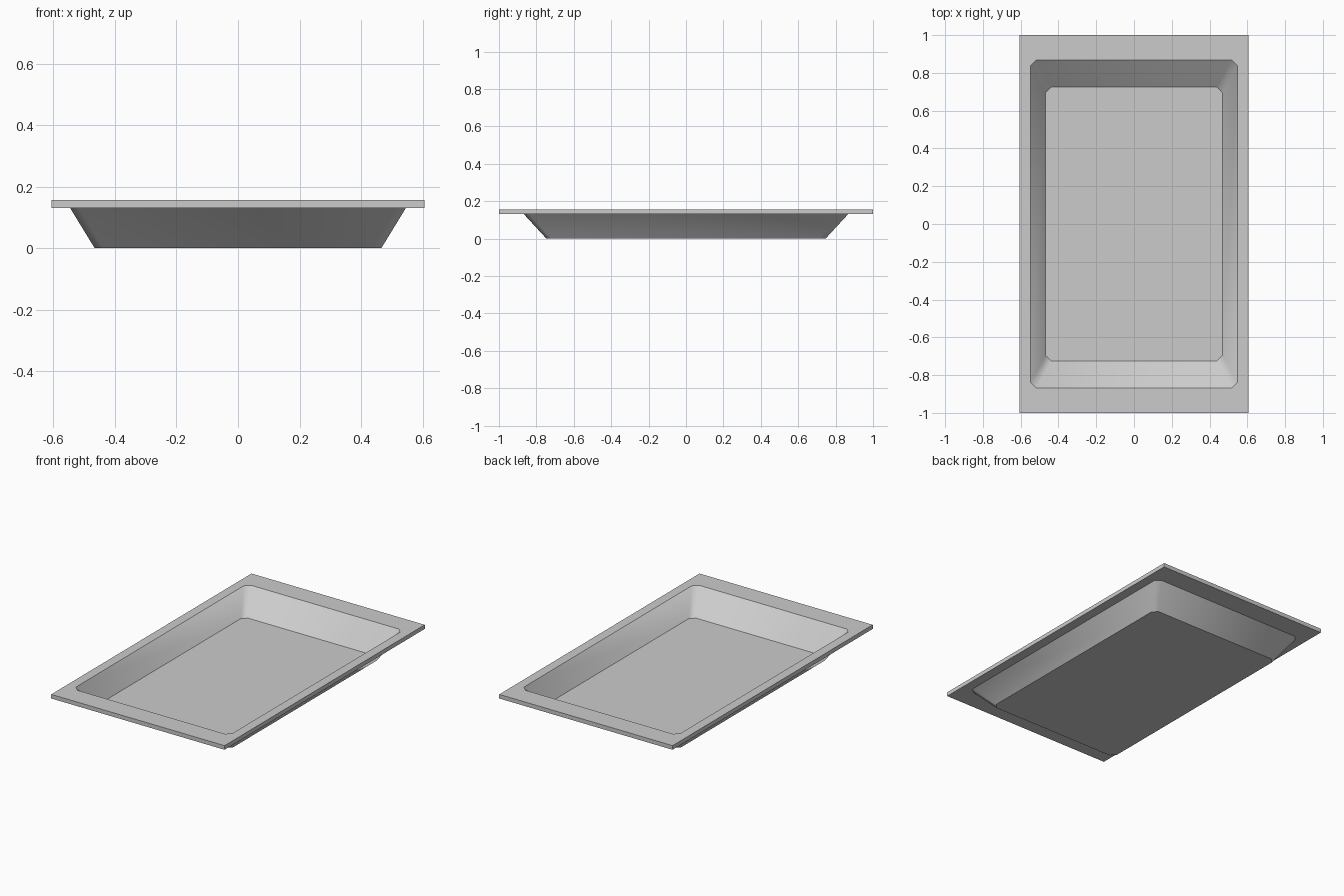
import bpy
import bmesh

cube = bpy.data.objects.get("Cube")
if cube:
    bpy.data.objects.remove(cube, do_unlink=True)

# Single grey metal finish
grey = bpy.data.materials.new("Light grey metal")
grey.use_nodes = True
grey.diffuse_color = (0.6, 0.6, 0.6, 1)
grey.node_tree.nodes["Principled BSDF"].inputs["Base Color"].default_value = grey.diffuse_color

bm = bmesh.new()


def ring(hx, hy, z, cut=0.0):
    """Rectangle loop with corners cut off at 45 degrees."""
    quarter = [(hx, hy - cut), (hx - cut, hy)]
    points = []
    for sx, sy in ((1, 1), (-1, 1), (-1, -1), (1, -1)):
        corner = quarter if sx * sy > 0 else quarter[::-1]
        points += [(sx * x, sy * y, z) for x, y in corner]
    return [bm.verts.new(p) for p in points]


def bridge(a, b, smooth=False):
    for i in range(len(a)):
        j = (i + 1) % len(a)
        face = bm.faces.new((a[i], a[j], b[j], b[i]))
        face.smooth = smooth


RIM_TOP, RIM_BASE, FLOOR, CUT = 0.157, 0.131, 0.025, 0.03

# Cross-section from the inner floor, over the rim and down to the underside
inner_floor = ring(0.468, 0.725, FLOOR, CUT)
opening = ring(0.547, 0.868, RIM_TOP, CUT)
rim_top = ring(0.606, 1.0, RIM_TOP)
rim_base = ring(0.606, 1.0, RIM_BASE)
wall_top = ring(0.546, 0.867, RIM_BASE, CUT)
underside = ring(0.466, 0.746, 0.0, CUT)

bm.faces.new(inner_floor)
bridge(inner_floor, opening, smooth=True)
bridge(opening, rim_top)
bridge(rim_top, rim_base)
bridge(rim_base, wall_top)
bridge(wall_top, underside, smooth=True)
bm.faces.new(underside)

# Merge the doubled points of the square rim corners
bmesh.ops.remove_doubles(bm, verts=bm.verts[:], dist=0.0001)
bmesh.ops.recalc_face_normals(bm, faces=bm.faces[:])

# Keep the floor and rim borders crisp against the smooth walls
for edge in bm.edges:
    edge.smooth = all(face.smooth for face in edge.link_faces)

mesh = bpy.data.meshes.new("tray")
bm.to_mesh(mesh)
bm.free()
mesh.materials.append(grey)
tray = bpy.data.objects.new("tray", mesh)
bpy.context.collection.objects.link(tray)
